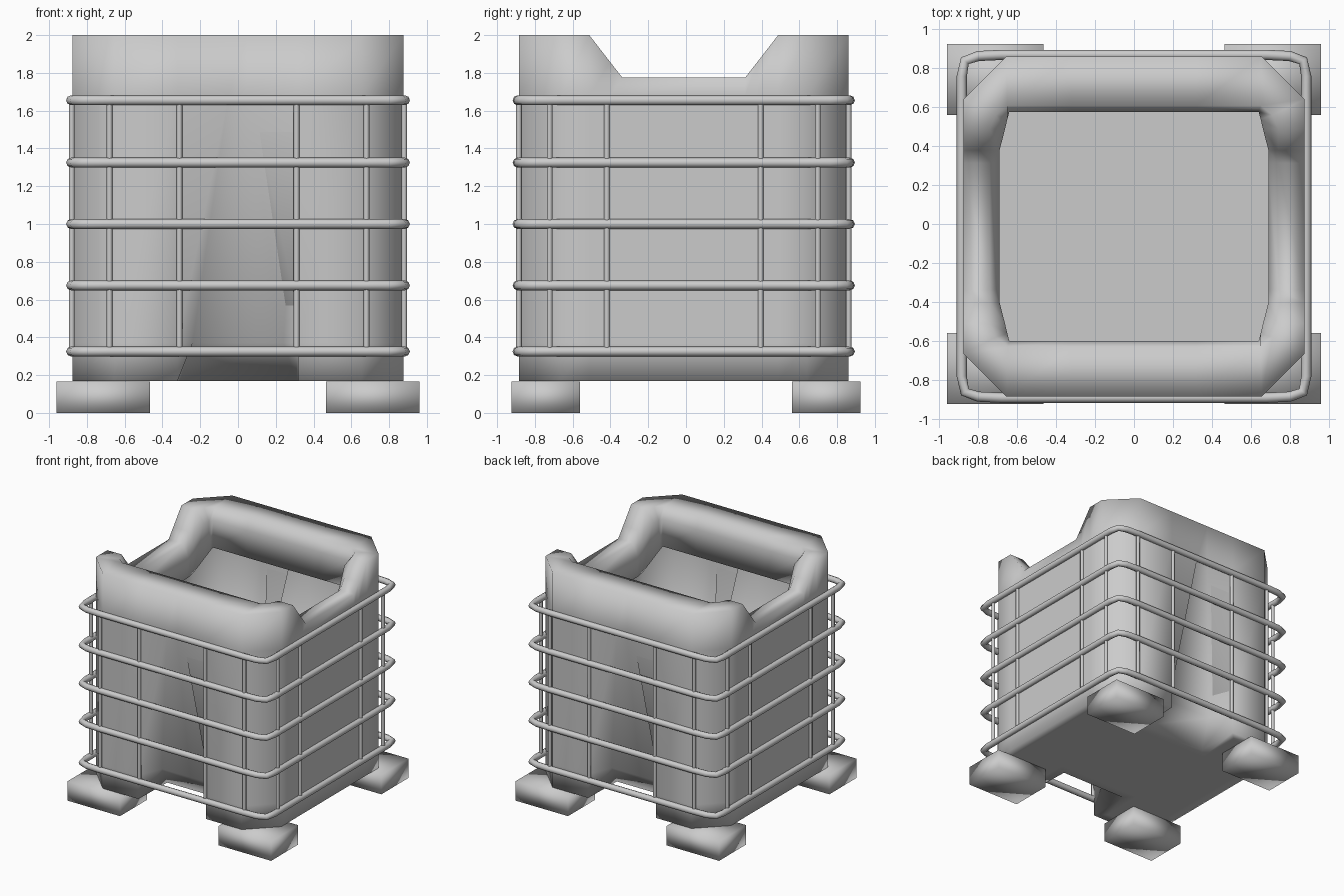
import bpy, bmesh

if "Cube" in bpy.data.objects:
    bpy.data.objects.remove(bpy.data.objects["Cube"])

CY = -0.012                      # the tank and cage sit slightly forward

grey = bpy.data.materials.new("light_grey")
grey.use_nodes = True
colour = (0.6, 0.6, 0.6, 1)
grey.diffuse_color = colour
grey.node_tree.nodes["Principled BSDF"].inputs["Base Color"].default_value = colour


def loft(name, rings):
    """Skin a stack of equal-length point loops and cap both ends."""
    bm = bmesh.new()
    loops = [[bm.verts.new(p) for p in ring] for ring in rings]
    n = len(loops[0])
    for low, high in zip(loops, loops[1:]):
        for i in range(n):
            j = (i + 1) % n
            bm.faces.new((low[i], low[j], high[j], high[i]))
    bm.faces.new(loops[0])
    bm.faces.new(loops[-1])
    bmesh.ops.recalc_face_normals(bm, faces=bm.faces)
    for f in bm.faces:
        f.smooth = True
    mesh = bpy.data.meshes.new(name)
    bm.to_mesh(mesh)
    bm.free()
    mesh.materials.append(grey)
    bpy.context.collection.objects.link(bpy.data.objects.new(name, mesh))


def mirrored(quarter):
    """Complete a quarter outline into a closed loop around the tank centre."""
    half = quarter + [(-x, y, z) for x, y, z in reversed(quarter)]
    full = half + [(-x, -y, z) for x, y, z in half]
    return [(x, y + CY, z) for x, y, z in full]


# Heights round the rim: lowered sides, raised front and back
CREST = (1.775, 1.858, 2.0, 2.0, 2.0, 2.0, 2.0)
LIP_LOW = (1.5, 1.51, 1.6, 1.64, 1.67, 1.67, 1.67)
# Quarter outlines of the opening and of the rounded ridge above it
OPENING = [(0.69, 0.325), (0.69, 0.39), (0.662, 0.5), (0.65, 0.55),
           (0.64, 0.588), (0.32, 0.588), (0.05, 0.588)]
RIDGE = [(0.74, 0.325), (0.74, 0.39), (0.74, 0.5), (0.71, 0.57),
         (0.65, 0.62), (0.32, 0.62), (0.05, 0.62)]


def wall(t, heights, notch=(0.05, 0.873)):
    """Tank wall inset by t; notch is the inner corner of the end recess."""
    side, end = 0.875 - t, 0.873 - t
    xy = [(side, 0.325), (side, 0.39), (side, 0.5), (side, 0.653 - 0.4 * t),
          (0.655 - 0.4 * t, end), (0.32 + t, end), (notch[0] + t, notch[1] - t)]
    return ring(xy, heights)


def ring(xy, heights, grow=1):
    return mirrored([(x * grow, y * grow, z) for (x, y), z in zip(xy, heights)])


def level(z):
    return (z,) * 7


# Tank: thin shell with a tapered recess front and back and a rolled-in rim
T = 0.03
DEEP, MIDDLE = (0.31, 0.5), (0.24, 0.67)
FLOOR = 0.37
under_rim = [z - 0.05 for z in CREST]
loft("tank", [
    wall(0.08, level(0.17), DEEP), wall(0, level(0.17), DEEP),
    wall(0, level(0.37), MIDDLE), wall(0, level(1.68)), wall(0, CREST),
    ring(RIDGE, CREST), ring(OPENING, [z - 0.1 for z in CREST]),
    ring(OPENING, LIP_LOW), ring(OPENING, LIP_LOW, 1.04),
    ring(OPENING, under_rim, 1.08),
    wall(T, under_rim), wall(T, level(1.65)),
    wall(T, level(FLOOR), MIDDLE), ring(OPENING, level(FLOOR), 1.02)])

# Feet
for sx, side in ((1, "left"), (-1, "right")):
    for sy, end in ((-1, "front"), (1, "back")):
        corners = [(0.465, 0.56), (0.96, 0.56), (0.96, 0.925), (0.465, 0.925)]
        loft(f"{end}_{side}_foot",
             [[(sx * x, sy * y, z) for x, y in corners] for z in (0, 0.165)])


def tube(name, points, radius, cyclic=False):
    curve = bpy.data.curves.new(name, "CURVE")
    curve.dimensions = "3D"
    curve.bevel_depth = radius
    curve.bevel_resolution = 2
    curve.use_fill_caps = True
    spline = curve.splines.new("POLY")
    spline.points.add(len(points) - 1)
    for point, co in zip(spline.points, points):
        point.co = (*co, 1)
    spline.use_cyclic_u = cyclic
    curve.materials.append(grey)
    bpy.context.collection.objects.link(bpy.data.objects.new(name, curve))


# Cage rails with bent corners
bend = [(0.884, 0.65), (0.884, 0.77), (0.868, 0.85), (0.8, 0.874), (0.68, 0.88)]
RAILS = (0.325, 0.675, 1.0, 1.325, 1.655)
for i, z in enumerate(RAILS):
    tube(f"cage_rail_{i + 1}", mirrored([(x, y, z) for x, y in bend]), 0.026, True)

# Cage uprights on all four sides
for s in (-1, 1):
    for t in (-1, 1):
        spots = [(s * x, t * 0.873) for x in (0.31, 0.68)]
        spots += [(s * 0.88, t * y) for y in (0.407, 0.71)]
        for x, y in spots:
            tube("cage_upright", [(x, y + CY, z) for z in (RAILS[0], RAILS[-1])], 0.015)
